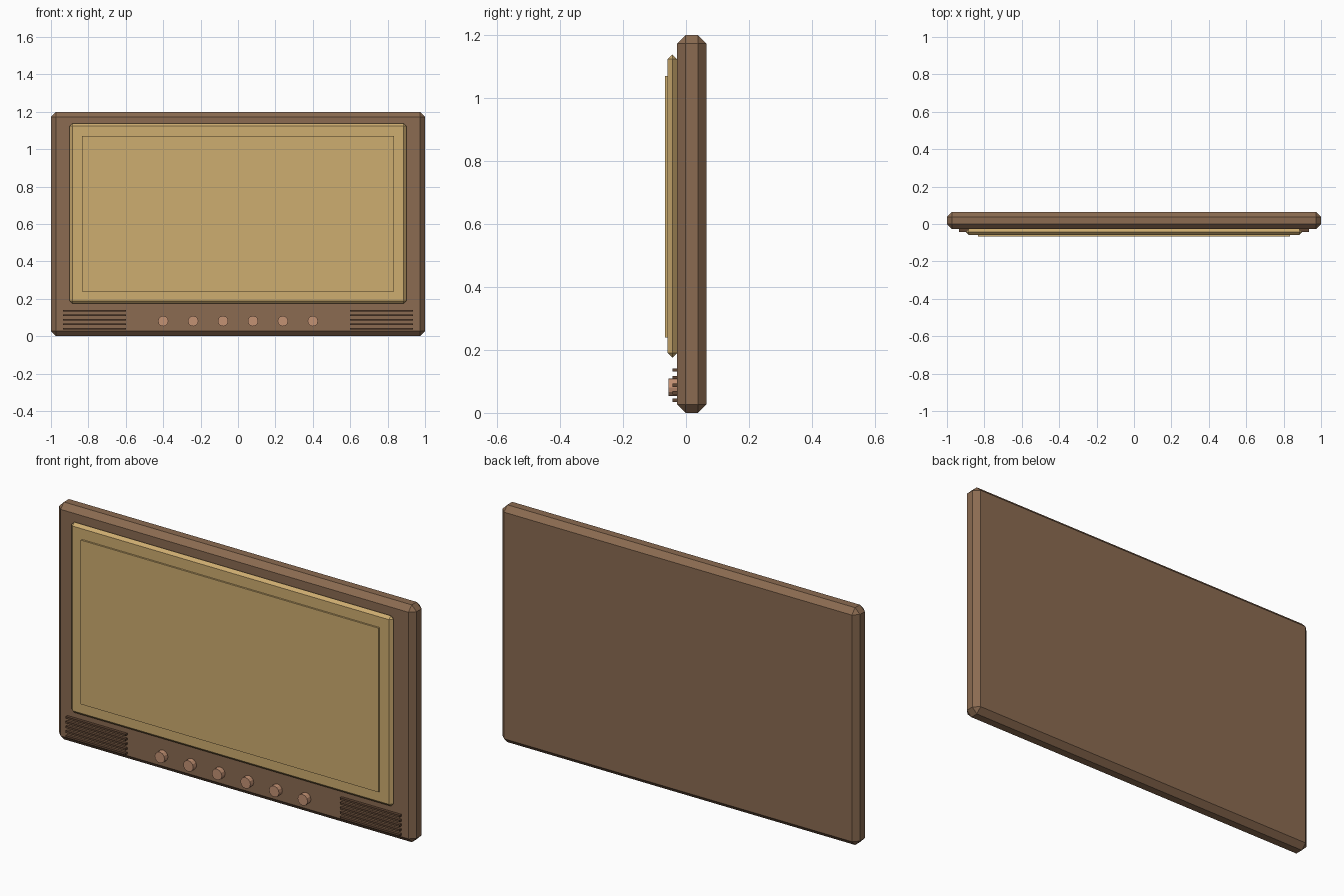
import bpy
import math

cube = bpy.data.objects.get("Cube")
if cube:
    bpy.data.objects.remove(cube, do_unlink=True)


def material(name, srgb):
    # convert display values to linear
    col = [((c / 255 + 0.055) / 1.055) ** 2.4 for c in srgb] + [1.0]
    m = bpy.data.materials.new(name)
    m.use_nodes = True
    m.diffuse_color = col
    m.node_tree.nodes["Principled BSDF"].inputs["Base Color"].default_value = col
    return m


WOOD = material("brown_wood", (139, 107, 81))
TAN = material("tan_screen", (206, 173, 112))
COPPER = material("copper_knob", (196, 146, 116))
DARK = material("dark_brown_slat", (96, 70, 52))


def box(name, x, y, z, mat, bevel=0):
    """Box between the given (low, high) ranges, with an optional flat chamfer."""
    ranges = (x, y, z)
    bpy.ops.mesh.primitive_cube_add(size=1, location=[sum(r) / 2 for r in ranges])
    ob = bpy.context.object
    ob.name = name
    ob.scale = [r[1] - r[0] for r in ranges]
    bpy.ops.object.transform_apply(location=False, rotation=False, scale=True)
    ob.data.materials.append(mat)
    if bevel:
        mod = ob.modifiers.new("chamfer", "BEVEL")
        mod.width = bevel
        mod.segments = 1
        mod.limit_method = "NONE"
    return ob


# Cabinet
FRONT = -0.028
box("cabinet", (-1, 1), (FRONT, 0.065), (0, 1.2), WOOD, 0.027)

# Screen frame and raised screen
box("screen_frame", (-0.9, 0.9), (-0.058, FRONT), (0.175, 1.138), TAN, 0.0145)
box("screen", (-0.833, 0.833), (-0.067, -0.05), (0.24, 1.07), TAN)

# Speaker slats on both sides
for side, sign in (("left", 1), ("right", -1)):
    for i in range(5):
        z = 0.04 + 0.024 * i
        xs = sorted((sign * 0.6, sign * 0.935))
        box(f"{side}_speaker_slat_{i + 1}", xs, (-0.043, FRONT + 0.002),
            (z - 0.005, z + 0.005), DARK)

# Row of control knobs
for i in range(6):
    bpy.ops.mesh.primitive_cylinder_add(
        vertices=12, radius=0.028, depth=0.029,
        location=(-0.4 + 0.16 * i, -0.0405, 0.081), rotation=(math.pi / 2, 0, 0))
    knob = bpy.context.object
    knob.name = f"control_knob_{i + 1}"
    knob.data.materials.append(COPPER)
